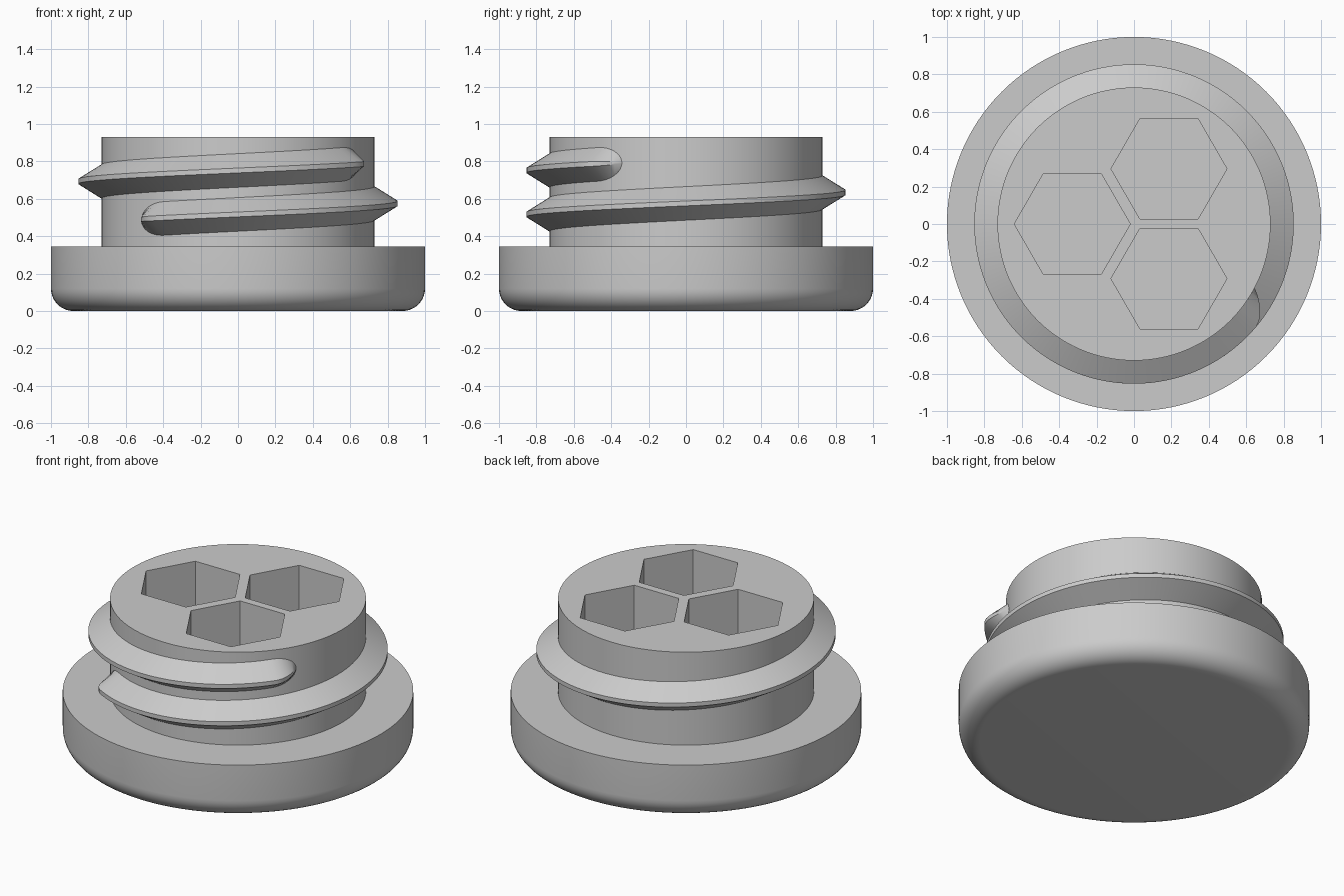
import bpy, bmesh
from math import sin, cos, pi, radians, sqrt

cube = bpy.data.objects.get("Cube")
if cube:
    bpy.data.objects.remove(cube, do_unlink=True)

grey = bpy.data.materials.new("plain grey")
grey.use_nodes = True
colour = (0.6, 0.6, 0.6, 1)
grey.diffuse_color = colour
grey.node_tree.nodes["Principled BSDF"].inputs["Base Color"].default_value = colour

RIM, COLLAR, CREST = 1.0, 0.73, 0.853
RIM_TOP, TOP, FILLET = 0.345, 0.93, 0.12
PITCH = 0.235


def make_object(name, bm):
    bmesh.ops.recalc_face_normals(bm, faces=bm.faces)
    mesh = bpy.data.meshes.new(name)
    bm.to_mesh(mesh)
    bm.free()
    mesh.materials.append(grey)
    obj = bpy.data.objects.new(name, mesh)
    bpy.context.collection.objects.link(obj)
    return obj


def skin(bm, rings, wrap):
    """Join equal rings of vertices with quads and cap both ends."""
    n = len(rings[0])
    for a, b in zip(rings, rings[1:]):
        for i in range(n):
            j = (i + 1) % n
            bm.faces.new((a[i], a[j], b[j], b[i]))
    if wrap:
        bm.faces.new(rings[0])
        bm.faces.new(rings[-1])


def smooth(obj):
    bpy.ops.object.select_all(action='DESELECT')
    obj.select_set(True)
    bpy.context.view_layer.objects.active = obj
    bpy.ops.object.shade_smooth_by_angle(angle=radians(30))


# Stopper body: rounded rim below, narrower collar above
profile = [(RIM - FILLET + FILLET * sin(a), FILLET - FILLET * cos(a))
           for a in (i * pi / 20 for i in range(11))]
profile += [(RIM, RIM_TOP), (COLLAR, RIM_TOP), (COLLAR, TOP)]
bm = bmesh.new()
SIDES = 128
rings = [[bm.verts.new((r * cos(2 * pi * k / SIDES), r * sin(2 * pi * k / SIDES), z))
          for k in range(SIDES)] for r, z in profile]
skin(bm, rings, True)
body = make_object("stopper_body", bm)

# Three hexagonal pockets in the top
POCKET_FLOOR = 0.35
bm = bmesh.new()
for cx, cy in ((-0.33, 0), (0.187, 0.295), (0.187, -0.292)):
    hexes = [[bm.verts.new((cx + 0.31 * cos(k * pi / 3), cy + 0.31 * sin(k * pi / 3), z))
              for k in range(6)] for z in (POCKET_FLOOR, TOP + 0.2)]
    skin(bm, hexes, True)
cutter = make_object("pocket_cutter", bm)
cutter.hide_render = True
cut = body.modifiers.new("pockets", 'BOOLEAN')
cut.object = cutter
cut.operation = 'DIFFERENCE'
cut.solver = 'EXACT'
bpy.context.view_layer.objects.active = body
bpy.ops.object.modifier_apply(modifier=cut.name)
bpy.data.objects.remove(cutter, do_unlink=True)
smooth(body)

# Screw thread: trapezoid swept up a helix, with rounded run-outs at both ends
START, END, RUNOUT = -123, 320, 12
taper = [sin(i * pi / 16) for i in range(9)]
stations = [(START - RUNOUT * u, u) for u in reversed(taper)]
stations += [(START + (END - START) * i / 150, 0) for i in range(1, 150)]
stations += [(END + RUNOUT * u, u) for u in taper]
bm = bmesh.new()
rings = []
for degrees, u in stations:
    a = radians(degrees)
    zc = 0.575 + PITCH * degrees / 360
    width = max(sqrt(max(0, 1 - u * u)), 0.05)
    root, tip = 0.09 * width, 0.013 * width
    outer = COLLAR + (CREST - COLLAR) * (1 - u ** 1.6) + 0.001
    section = [(0.70, -root), (COLLAR, -root), (outer, -tip),
               (outer, tip), (COLLAR, root), (0.70, root)]
    rings.append([bm.verts.new((r * cos(a), r * sin(a), zc + dz)) for r, dz in section])
skin(bm, rings, True)
smooth(make_object("screw_thread", bm))
